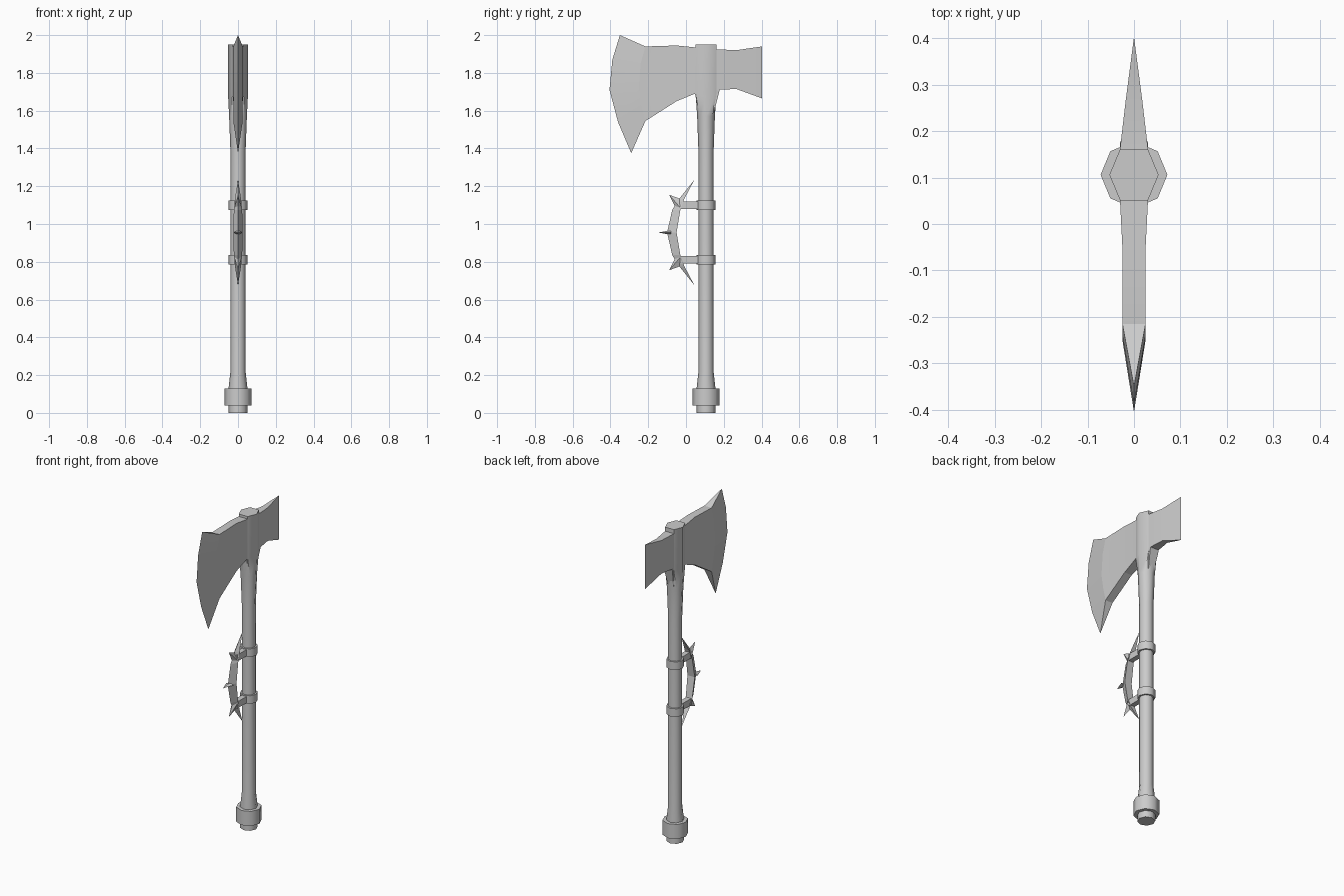
import bpy, bmesh, math
from mathutils import Vector

if "Cube" in bpy.data.objects:
    bpy.data.objects.remove(bpy.data.objects["Cube"], do_unlink=True)

grey = bpy.data.materials.new("plain_grey")
grey.use_nodes = True
GREY = (0.6, 0.6, 0.6, 1)
grey.diffuse_color = GREY
grey.node_tree.nodes["Principled BSDF"].inputs["Base Color"].default_value = GREY

AXIS = 0.106   # y of the handle centre
MID = 0.955    # height of the guard centre


def loft(name, rings, angle=0):
    """Skin a list of equal-length closed rings and cap both ends."""
    bm = bmesh.new()
    rows = [[bm.verts.new(p) for p in ring] for ring in rings]
    n = len(rows[0])
    for a, b in zip(rows, rows[1:]):
        for i in range(n):
            j = (i + 1) % n
            bm.faces.new((a[i], a[j], b[j], b[i]))
    bm.faces.new(rows[0][::-1])
    bm.faces.new(rows[-1])
    bmesh.ops.remove_doubles(bm, verts=bm.verts, dist=0.0002)
    bmesh.ops.recalc_face_normals(bm, faces=bm.faces)
    mesh = bpy.data.meshes.new(name)
    bm.to_mesh(mesh)
    bm.free()
    mesh.materials.append(grey)
    obj = bpy.data.objects.new(name, mesh)
    bpy.context.collection.objects.link(obj)
    if angle:
        bpy.ops.object.select_all(action="DESELECT")
        obj.select_set(True)
        bpy.context.view_layer.objects.active = obj
        bpy.ops.object.shade_smooth_by_angle(angle=math.radians(angle))
    return obj


def octagon(r, z):
    return [(r * math.cos(k * math.pi / 4), AXIS + r * math.sin(k * math.pi / 4), z)
            for k in range(8)]


def head_ring(z):
    """Six-sided outline used where the blades meet the handle."""
    x, s, d = 0.053, 0.03, 0.055
    half = [(x, 0), (s, d), (0, d), (-s, d)]
    pts = half + [(-px, -py) for px, py in half]
    return [(px, AXIS + py, z) for px, py in pts]


def blade_column(w, pts):
    """Ring from a column of (y, z) points on both sides of the blade."""
    return [(w, y, z) for y, z in pts] + [(-w, y, z) for y, z in reversed(pts)]


def straight(w, y, top, bottom, rows):
    return blade_column(w, [(y, top + (bottom - top) * k / (rows - 1)) for k in range(rows)])


def box_ring(w, y0, y1, z):
    return [(w, y0, z), (w, y1, z), (-w, y1, z), (-w, y0, z)]


# Handle with flared ends and six-sided head
handle = [octagon(r, z) for r, z in
          [(0.05, 0), (0.05, 0.13), (0.04, 0.22), (0.04, 1.38), (0.047, 1.57)]]
loft("handle", handle + [head_ring(1.69), head_ring(1.95)], 50)

# Pommel and binding bands
loft("pommel", [octagon(0.072, 0.04), octagon(0.072, 0.13)], 50)
for label, z in (("lower", 0.81), ("upper", 1.1)):
    loft(label + "_band", [octagon(0.05, z - 0.025), octagon(0.05, z + 0.025)], 50)

# Collar flaring out under the head
loft("head_collar", [box_ring(0.02, 0.065, 0.148, 1.59),
                     box_ring(0.03, 0.045, 0.178, 1.71)])

# Large front blade: flat cheeks, then a bevel to the cutting edge
bevel = [(-0.215, 1.94), (-0.24, 1.85), (-0.25, 1.72), (-0.235, 1.63), (-0.215, 1.545)]
edge = [(-0.35, 2.0), (-0.39, 1.87), (-0.405, 1.71), (-0.36, 1.54), (-0.29, 1.375)]
loft("front_blade", [straight(0.031, 0.07, 1.935, 1.695, 5),
                     straight(0.03, 0.048, 1.935, 1.69, 5),
                     straight(0.025, -0.05, 1.945, 1.65, 5),
                     blade_column(0.025, bevel),
                     blade_column(0, edge)], 8)

# Small rear blade
loft("rear_blade", [straight(0.031, 0.14, 1.925, 1.71, 2),
                    straight(0.03, 0.163, 1.925, 1.71, 2),
                    straight(0.018, 0.265, 1.92, 1.715, 2),
                    straight(0, 0.403, 1.94, 1.665, 2)], 30)

# Curved guard: flat inside, ridged outside, pointed at both ends
upper = [(0, -0.1, -0.05, 0.025), (0.12, -0.073, -0.03, 0.022),
         (0.18, -0.035, -0.008, 0.016), (0.28, 0.045, 0.045, 0)]
stations = [(-h, o, i, w) for h, o, i, w in reversed(upper[1:])] + upper
loft("guard", [[(0, o, MID + h), (w, i, MID + h), (-w, i, MID + h)]
               for h, o, i, w in stations])


def spike(name, a, b, w, tip):
    """Four-sided point whose base spans a to b in the (y, z) plane."""
    m = (Vector(a) + Vector(b)) / 2
    base = [(0, *a), (w, *m), (0, *b), (-w, *m)]
    loft(name, [base, [(0, *tip)] * 4])


# Guard spikes and brackets, mirrored above and below its centre
spike("middle_spike", (-0.08, MID - 0.012), (-0.08, MID + 0.012), 0.025, (-0.147, MID))
for label, s in (("lower", -1), ("upper", 1)):
    spike(label + "_spike", (-0.035, MID + s * 0.09), (-0.03, MID + s * 0.178), 0.018,
          (-0.09, MID + s * 0.2))
    z = MID + s * 0.145
    loft(label + "_bracket", [box_ring(0.016, -0.03, 0.08, z - 0.02),
                              box_ring(0.016, -0.03, 0.08, z + 0.02)])
